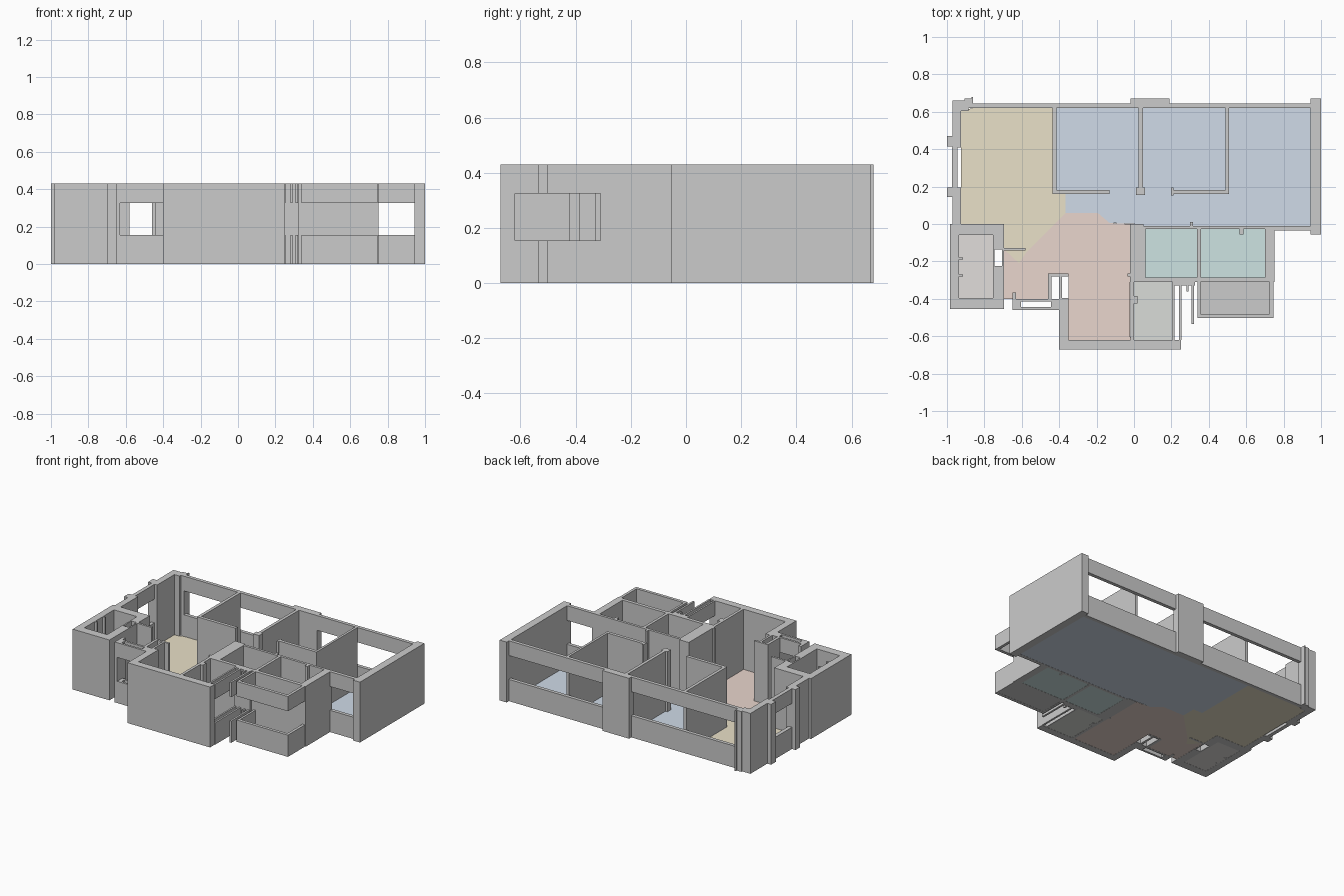
import bpy, bmesh

H, SILL, HEAD = 0.43, 0.155, 0.325   # wall height, window bottom, window top


def finish(name, bm, color=None):
    me = bpy.data.meshes.new(name)
    bm.to_mesh(me)
    bm.free()
    ob = bpy.data.objects.new(name, me)
    bpy.context.collection.objects.link(ob)
    if color:
        mat = bpy.data.materials.new(name + "_color")
        mat.diffuse_color = (*color, 1)
        me.materials.append(mat)
    return ob


def add_box(bm, x0, x1, y0, y1, z0, z1):
    vs = bmesh.ops.create_cube(bm, size=1)["verts"]
    for v in vs:
        v.co.x = x1 if v.co.x > 0 else x0
        v.co.y = y1 if v.co.y > 0 else y0
        v.co.z = z1 if v.co.z > 0 else z0


def walls(name, rects, spans):
    """Footprints (x0, x1, y0, y1) raised over each height span."""
    bm = bmesh.new()
    for r in rects:
        for z0, z1 in spans:
            add_box(bm, *r, z0, z1)
    return finish(name, bm)


def floor(name, pts, color):
    bm = bmesh.new()
    bm.faces.new([bm.verts.new((x, y, 0.001)) for x, y in pts])
    bmesh.ops.triangulate(bm, faces=bm.faces[:])
    return finish(name, bm, color)


def rect(x0, x1, y0, y1):
    return [(x0, y0), (x1, y0), (x1, y1), (x0, y1)]


FULL = [(0, H)]
RAISED = [(0.002, H)]
WINDOW = [(0, SILL), (HEAD, H)]

# Outer walls and columns
walls("outer_wall", [
    (0.945, 1.0, -0.055, 0.67),      # right wall
    (-0.02, 0.19, 0.62, 0.67),       # back pillar
    (-0.97, -0.885, 0.605, 0.66),    # back left corner
    (-0.905, -0.86, 0.62, 0.67),
    (-0.87, -0.86, 0.62, 0.68),
    (-0.97, -0.925, 0.41, 0.62),     # left wall
    (-1.0, -0.955, 0.415, 0.47),
    (-0.97, -0.925, 0.0, 0.195),
    (-1.0, -0.925, 0.145, 0.195),
    (-0.40, 0.25, -0.672, -0.62),    # front wall
    (-0.40, -0.35, -0.62, -0.395),
], FULL)

# Front left store room with a door gap in its right wall
walls("store_room_wall", [
    (-0.985, -0.695, -0.06, 0.0),
    (-0.985, -0.695, -0.455, -0.395),
    (-0.985, -0.935, -0.395, -0.06),
    (-0.755, -0.695, -0.135, -0.06),
    (-0.755, -0.695, -0.395, -0.225),
    (-0.755, -0.745, -0.225, -0.135),
    (-0.705, -0.695, -0.225, -0.135),
    (-0.935, -0.915, -0.19, -0.18),
    (-0.935, -0.915, -0.28, -0.27),
], FULL)

# Walls with window openings: sill below, lintel above
walls("window_wall", [
    (-0.86, -0.02, 0.62, 0.645),     # back windows
    (0.19, 0.945, 0.62, 0.645),
    (-0.972, -0.945, 0.195, 0.41),   # left window
    (0.75, 0.945, -0.035, -0.01),    # front right window
    (-0.645, -0.40, -0.415, -0.40),  # entrance window
    (-0.645, -0.40, -0.46, -0.445),
    (-0.645, -0.605, -0.445, -0.415),
    (-0.445, -0.40, -0.445, -0.415),
    (0.205, 0.217, -0.62, -0.32),    # kitchen window
    (0.24, 0.253, -0.62, -0.33),
    (0.28, 0.292, -0.36, -0.33),
    (0.308, 0.322, -0.535, -0.33),
], WINDOW)

# Balcony parapet and lintel
walls("balcony_wall", [
    (0.34, 0.745, -0.502, -0.48),
    (0.725, 0.745, -0.48, -0.31),
    (0.34, 0.356, -0.48, -0.31),
], WINDOW)

# Bedroom partitions
walls("bedroom_partition", [
    (-0.437, -0.415, 0.16, 0.62),
    (-0.437, -0.13, 0.16, 0.183),
    (0.025, 0.047, 0.155, 0.62),
    (0.01, 0.058, 0.155, 0.195),
    (0.49, 0.507, 0.16, 0.62),
    (0.20, 0.507, 0.16, 0.183),
    (0.198, 0.212, 0.152, 0.195),
    (0.30, 0.315, -0.01, 0.012),
], RAISED)

# Bathroom, kitchen and entrance partitions
walls("service_partition", [
    (-0.022, 0.05, -0.31, 0.0),
    (0.05, 0.75, -0.028, -0.01),
    (0.05, 0.062, -0.285, -0.028),
    (0.338, 0.358, -0.285, -0.028),
    (0.70, 0.75, -0.31, -0.02),
    (0.05, 0.75, -0.31, -0.285),
    (0.565, 0.585, -0.055, -0.028),
    (0.205, 0.325, -0.33, -0.31),
    (-0.02, 0.0, -0.62, -0.31),
    (0.0, 0.02, -0.425, -0.385),
    (-0.035, -0.02, -0.28, -0.265),
    (-0.46, -0.44, -0.40, -0.265),
    (-0.40, -0.385, -0.40, -0.265),
    (-0.44, -0.35, -0.28, -0.265),
    (-0.65, -0.63, -0.46, -0.365),
    (-0.70, -0.58, -0.143, -0.128),
], FULL)

# Room floors
BLUE, TEAL = (0.63, 0.71, 0.81), (0.61, 0.77, 0.76)
floor("living_floor", [(-0.925, 0.605), (-0.86, 0.62), (-0.437, 0.62), (-0.437, 0.16),
                       (-0.365, 0.16), (-0.365, 0.06), (-0.575, -0.15), (-0.615, -0.21),
                       (-0.695, -0.135), (-0.695, 0), (-0.925, 0)], (0.82, 0.75, 0.58))
floor("bedroom_floor", [(-0.437, 0.62), (0.945, 0.62), (0.945, -0.01), (0.05, -0.01),
                        (0.05, 0.0), (-0.13, 0.005), (-0.195, 0.06), (-0.365, 0.06),
                        (-0.365, 0.16), (-0.437, 0.16)], BLUE)
floor("entrance_floor", [(-0.365, 0.06), (-0.195, 0.06), (-0.13, 0.005), (-0.022, 0),
                         (-0.02, -0.62), (-0.35, -0.62), (-0.35, -0.28), (-0.45, -0.28),
                         (-0.45, -0.40), (-0.695, -0.40), (-0.695, -0.135),
                         (-0.615, -0.21), (-0.575, -0.15)], (0.82, 0.67, 0.61))
floor("bathroom_floor_left", rect(0.062, 0.338, -0.285, -0.028), TEAL)
floor("bathroom_floor_right", rect(0.358, 0.70, -0.285, -0.028), TEAL)
floor("kitchen_floor", rect(0.0, 0.205, -0.62, -0.31), (0.70, 0.72, 0.69))
floor("balcony_floor", rect(0.356, 0.725, -0.48, -0.31), (0.66, 0.65, 0.66))
floor("store_floor", rect(-0.935, -0.755, -0.395, -0.06), (0.75, 0.73, 0.71))
